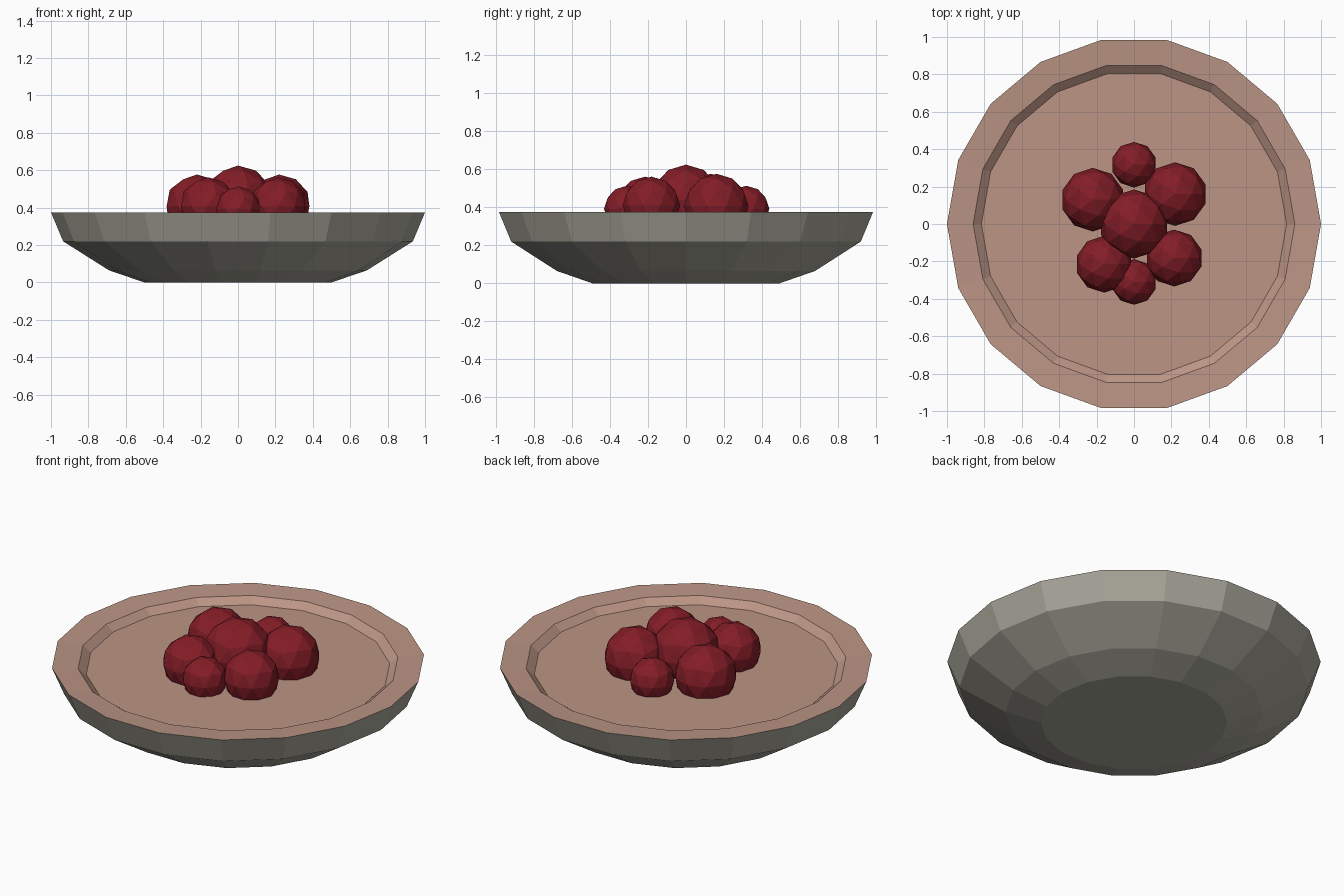
import bpy, bmesh
from math import cos, sin, pi

if "Cube" in bpy.data.objects:
    bpy.data.objects.remove(bpy.data.objects["Cube"])

SIDES = 18


def material(name, rgb):
    m = bpy.data.materials.new(name)
    m.diffuse_color = (*rgb, 1)
    m.use_nodes = True
    m.node_tree.nodes["Principled BSDF"].inputs["Base Color"].default_value = m.diffuse_color
    return m


STONE = material("warm_grey", (0.40, 0.39, 0.33))
CREAM = material("dusty_pink", (0.50, 0.30, 0.235))
BERRY = material("dark_red", (0.23, 0.012, 0.02))


def finish(name, bm, mats):
    me = bpy.data.meshes.new(name)
    bm.to_mesh(me)
    bm.free()
    for m in mats:
        me.materials.append(m)
    ob = bpy.data.objects.new(name, me)
    bpy.context.collection.objects.link(ob)
    return ob


def lathe(name, profile, mats, split=99):
    """Faceted turned shape capped at both ends; bands from 'split' on use the second material."""
    bm = bmesh.new()
    rings = [[bm.verts.new((r * cos(2 * pi * i / SIDES), r * sin(2 * pi * i / SIDES), z))
              for i in range(SIDES)] for r, z in profile]
    for k in range(len(rings) - 1):
        a, b = rings[k], rings[k + 1]
        for i in range(SIDES):
            j = (i + 1) % SIDES
            f = bm.faces.new((a[i], a[j], b[j], b[i]))
            f.material_index = 1 if k >= split else 0
    bm.faces.new(rings[0][::-1])
    top = bm.faces.new(rings[-1])
    top.material_index = 1 if split < 99 else 0
    return finish(name, bm, mats)


# Bowl: grey outside, pink sloping rim and inner wall
lathe("bowl",
      [(0.50, 0), (0.69, 0.065), (0.935, 0.22), (1.0, 0.375),
       (0.86, 0.366), (0.79, 0.308), (0.60, 0.15), (0.42, 0.09)],
      [STONE, CREAM], split=3)

# Filling surface just below the rim
lathe("filling", [(0.805, 0.322), (0.816, 0.331)], [CREAM])

# Cluster of faceted berries: x, y, z, radius
berries = [
    (0, 0, 0.44, 0.185),
    (-0.22, 0.13, 0.407, 0.17), (0.22, 0.16, 0.407, 0.17),
    (-0.16, -0.215, 0.41, 0.152), (0.215, -0.182, 0.41, 0.152),
    (0, 0.317, 0.392, 0.122), (0, -0.31, 0.392, 0.122),
]
for n, (x, y, z, r) in enumerate(berries, 1):
    bm = bmesh.new()
    bmesh.ops.create_icosphere(bm, subdivisions=2, radius=r)
    finish(f"berry_{n}", bm, [BERRY]).location = (x, y, z)
